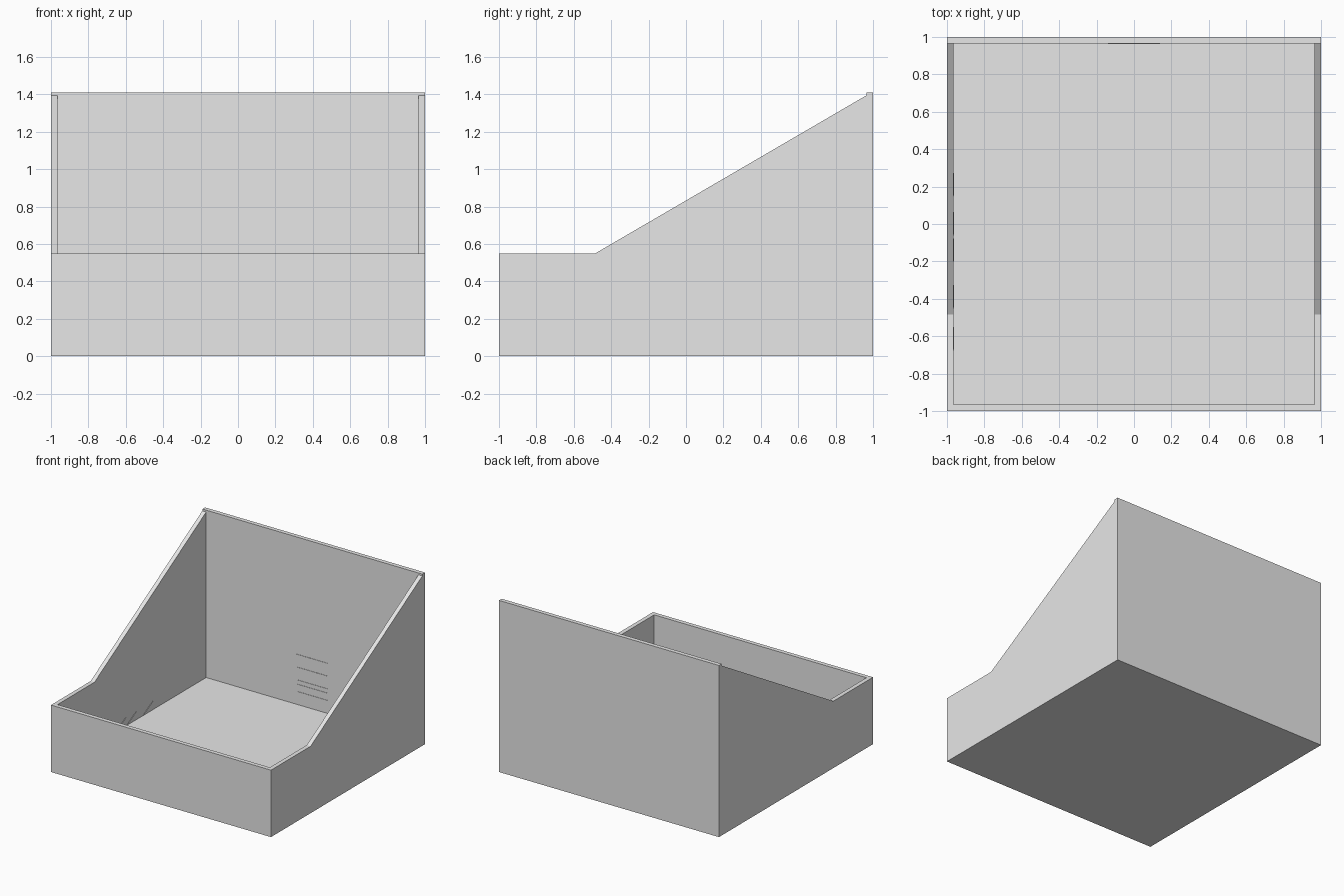
import bpy
import bmesh
import math
from mathutils import Matrix

cube = bpy.data.objects.get("Cube")
if cube:
    bpy.data.objects.remove(cube, do_unlink=True)

WALL = 0.035          # wall and floor thickness
INNER = 1 - WALL      # inside face of the walls

grey = bpy.data.materials.new("light grey")
grey.use_nodes = True
grey.diffuse_color = (0.8, 0.8, 0.8, 1)
grey.node_tree.nodes["Principled BSDF"].inputs["Base Color"].default_value = (0.8, 0.8, 0.8, 1)


def add_object(name, bm):
    bmesh.ops.recalc_face_normals(bm, faces=bm.faces)
    mesh = bpy.data.meshes.new(name)
    bm.to_mesh(mesh)
    bm.free()
    mesh.materials.append(grey)
    obj = bpy.data.objects.new(name, mesh)
    bpy.context.collection.objects.link(obj)
    return obj


def extrude_profile(name, profile):
    """Sweep a (y, z) outline across the full width."""
    bm = bmesh.new()
    face = bm.faces.new([bm.verts.new((-1, y, z)) for y, z in profile])
    swept = bmesh.ops.extrude_face_region(bm, geom=[face])["geom"]
    verts = [v for v in swept if isinstance(v, bmesh.types.BMVert)]
    bmesh.ops.translate(bm, verts=verts, vec=(2, 0, 0))
    return add_object(name, bm)


def box(name, size, center, tilt=0):
    bm = bmesh.new()
    matrix = Matrix.Translation(center) @ Matrix.Rotation(tilt, 4, "X") @ Matrix.Diagonal((*size, 1))
    bmesh.ops.create_cube(bm, size=1, matrix=matrix)
    return add_object(name, bm)


# Open bin: sloped side outline, hollowed from above
bin_shell = extrude_profile("bin_shell", [
    (-1, 0), (1, 0), (1, 1.41), (INNER, 1.41),
    (INNER, 1.395), (-0.485, 0.55), (-1, 0.55)])
cavity = box("cavity_cutter", (2 * INNER, 2 * INNER, 2), (0, 0, 1 + WALL))
cavity.hide_render = True
cavity.hide_viewport = True
hollow = bin_shell.modifiers.new("hollow", "BOOLEAN")
hollow.operation = "DIFFERENCE"
hollow.solver = "EXACT"
hollow.object = cavity

# Apply the cut so the cutter can go
bpy.context.view_layer.update()
hollowed = bpy.data.meshes.new_from_object(
    bin_shell.evaluated_get(bpy.context.evaluated_depsgraph_get()))
bin_shell.modifiers.clear()
bin_shell.data = hollowed
bpy.data.objects.remove(cavity, do_unlink=True)

# Thin level ribs inside the back wall
for i, z in enumerate((0.14, 0.2, 0.235, 0.34, 0.445)):
    box(f"back_rib_{i + 1}", (0.28, 0.006, 0.006), (0, INNER, z))

# Thin slanted ribs low inside the right wall
for i, y in enumerate((-0.615, -0.39, -0.14, 0, 0.21)):
    box(f"side_rib_{i + 1}", (0.006, 0.14, 0.006), (-INNER, y, 0.07), math.radians(28))
